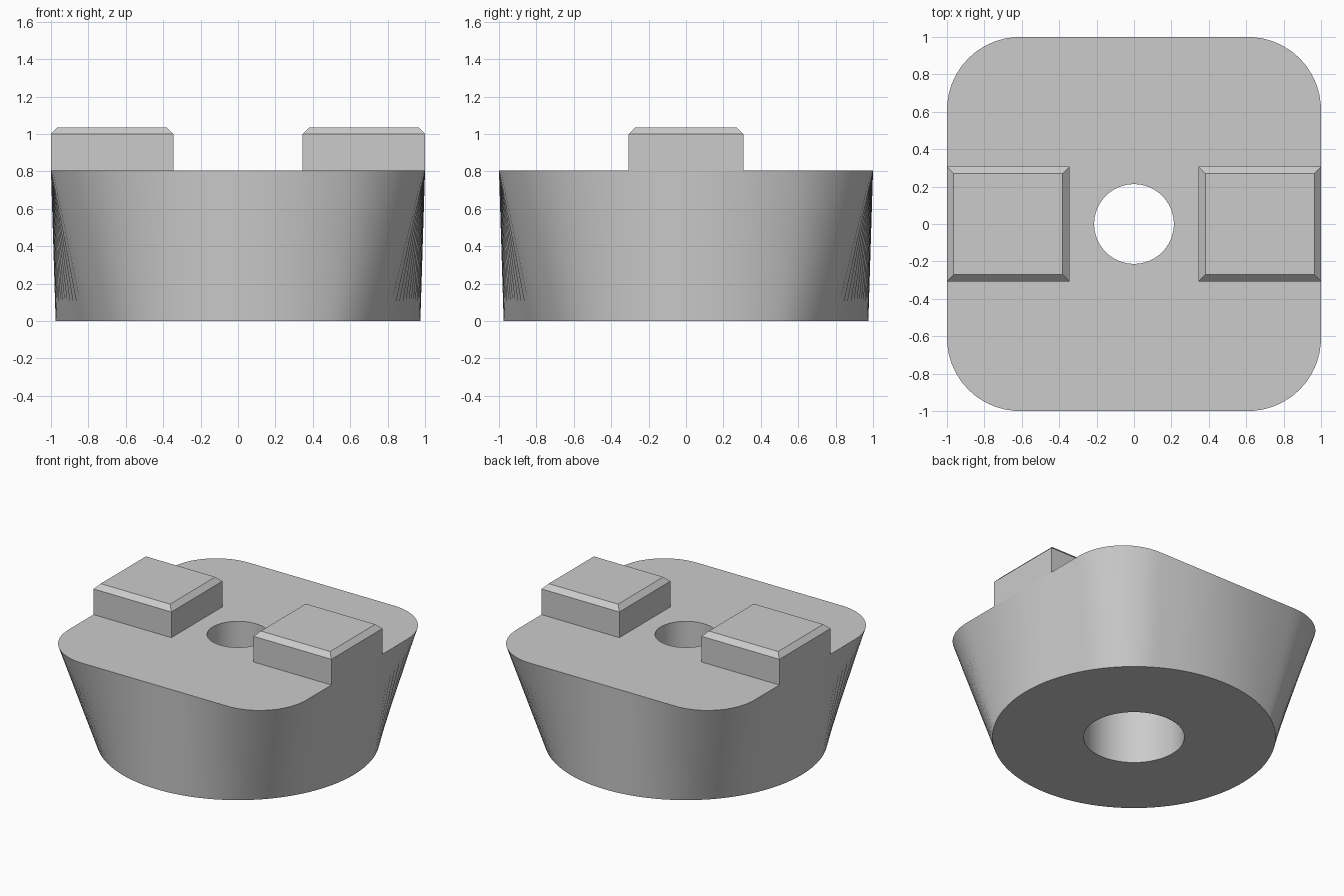
import bpy
import bmesh
from math import sin, cos, pi, sqrt

if "Cube" in bpy.data.objects:
    bpy.data.objects.remove(bpy.data.objects["Cube"], do_unlink=True)

grey = bpy.data.materials.new("plain_grey")
grey.use_nodes = True
colour = (0.6, 0.6, 0.6, 1)
grey.diffuse_color = colour
grey.node_tree.nodes["Principled BSDF"].inputs["Base Color"].default_value = colour

SEGMENTS = 144
TOP = 0.805
CORNER = 0.39


def loft(name, rings, closed=False):
    """Skin matching rings of points; closed joins the last ring to the first."""
    bm = bmesh.new()
    loops = [[bm.verts.new(p) for p in ring] for ring in rings]
    pairs = list(zip(loops, loops[1:]))
    if closed:
        pairs.append((loops[-1], loops[0]))
    else:
        bm.faces.new(loops[0])
        bm.faces.new(loops[-1])
    count = len(rings[0])
    for low, high in pairs:
        for i in range(count):
            j = (i + 1) % count
            bm.faces.new((low[i], low[j], high[j], high[i]))
    bmesh.ops.recalc_face_normals(bm, faces=bm.faces)
    mesh = bpy.data.meshes.new(name)
    bm.to_mesh(mesh)
    bm.free()
    mesh.materials.append(grey)
    obj = bpy.data.objects.new(name, mesh)
    bpy.context.collection.objects.link(obj)
    return obj


def circle(radius, z):
    angles = [2 * pi * i / SEGMENTS for i in range(SEGMENTS)]
    return [(radius * cos(a), radius * sin(a), z) for a in angles]


def rounded_square(z):
    """Unit half-width square with rounded corners, sampled by angle."""
    flat = 1 - CORNER
    ring = []
    for x, y, _ in circle(1, 0):
        big, small = max(abs(x), abs(y)), min(abs(x), abs(y))
        reach = 1 / big
        if small * reach > flat:
            mid = flat * (big + small)
            reach = mid + sqrt(mid ** 2 - 2 * flat ** 2 + CORNER ** 2)
        ring.append((x * reach, y * reach, z))
    return ring


def rectangle(x0, x1, y, z):
    return [(x0, -y, z), (x1, -y, z), (x1, y, z), (x0, y, z)]


# Body: round base rising to a rounded square, with a counterbored hole
body = loft("body", [
    circle(0.347, 0), circle(0.975, 0), rounded_square(TOP),
    circle(0.213, TOP), circle(0.213, 0.48), circle(0.347, 0.48),
], closed=True)
bpy.context.view_layer.objects.active = body
body.select_set(True)
bpy.ops.object.shade_smooth_by_angle(angle=pi / 6)

# Two lugs with chamfered tops, flush with the body sides
bevel = 0.036
for name, side in (("left_lug", 1), ("right_lug", -1)):
    inner, outer = side * 0.345, side
    loft(name, [
        rectangle(inner, outer, 0.307, TOP),
        rectangle(inner, outer, 0.307, 1),
        rectangle(inner + side * bevel, outer - side * bevel, 0.307 - bevel, 1 + bevel),
    ])
